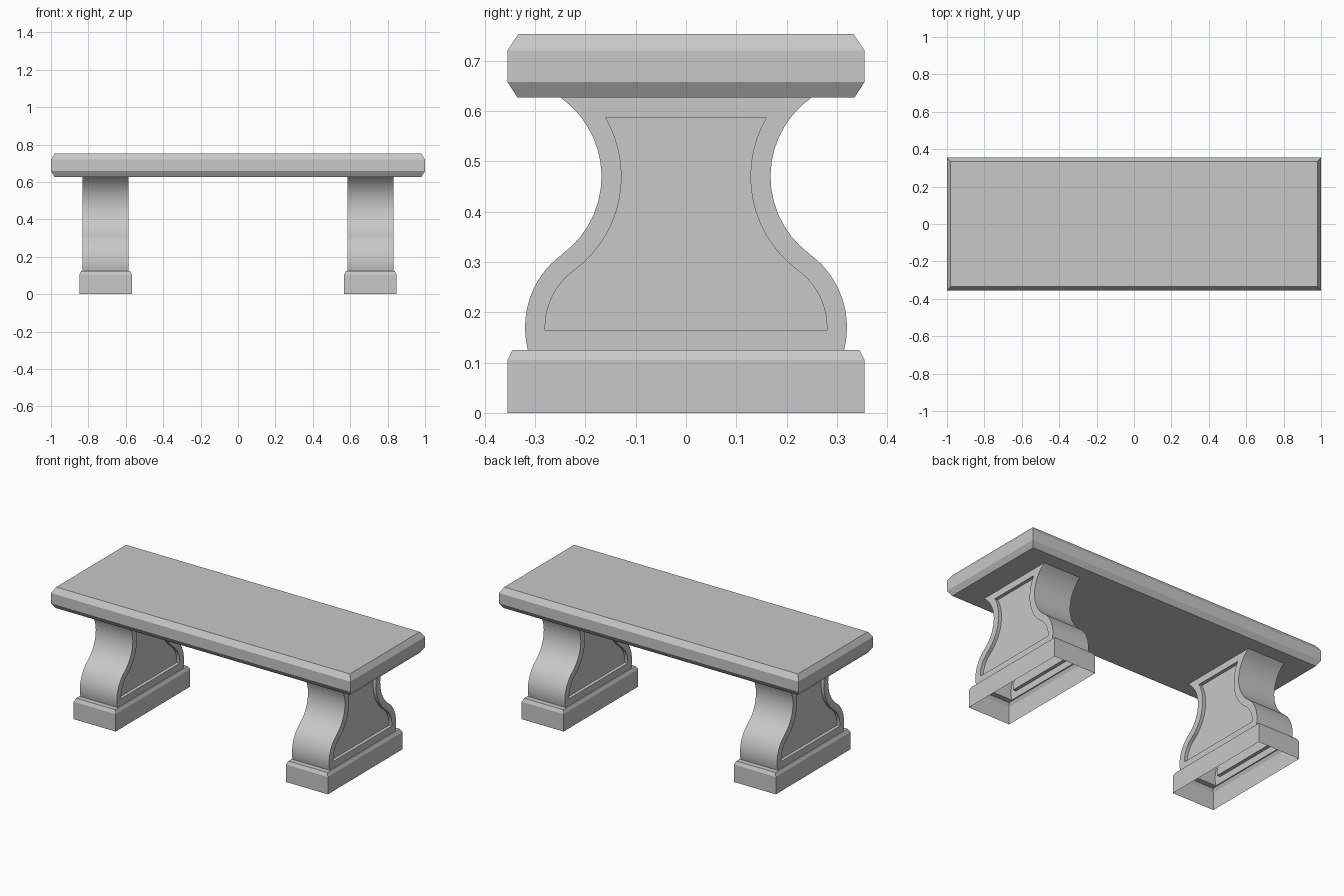
import bpy
import bmesh
import math

cube = bpy.data.objects.get("Cube")
if cube:
    bpy.data.objects.remove(cube, do_unlink=True)

# One stone colour for everything
stone = bpy.data.materials.new("grey_stone")
stone.use_nodes = True
GREY = (0.58, 0.58, 0.58, 1)
stone.diffuse_color = GREY
stone.node_tree.nodes["Principled BSDF"].inputs["Base Color"].default_value = GREY


def loft(name, rings, x=0, cap_start=False, cap_end=False, skip=lambda ring, i: False):
    """Join equal-length closed rings with quads, with optional end caps."""
    bm = bmesh.new()
    loops = [[bm.verts.new(p) for p in ring] for ring in rings]
    for r, (a, b) in enumerate(zip(loops, loops[1:])):
        n = len(a)
        for i in range(n):
            j = (i + 1) % n
            if not skip(r, i):
                bm.faces.new((a[i], a[j], b[j], b[i]))
    if cap_start:
        bm.faces.new(loops[0][::-1])
    if cap_end:
        bm.faces.new(loops[-1])
    mesh = bpy.data.meshes.new(name)
    bm.to_mesh(mesh)
    bm.free()
    mesh.materials.append(stone)
    obj = bpy.data.objects.new(name, mesh)
    obj.location.x = x
    bpy.context.collection.objects.link(obj)
    return obj


def rect(hx, hy, z):
    return [(-hx, -hy, z), (hx, -hy, z), (hx, hy, z), (-hx, hy, z)]


# Leg outline: a convex lower arc flowing into a concave upper arc
LOW, LOW_R = (0.14, 0.17), 0.18
HIGH, HIGH_R = (0.36, 0.47), 0.192
LEG_BOTTOM, LEG_TOP = 0.125, 0.627
STEPS = 14


def arc(centre, radius, start, end):
    return [(centre[0] + radius * math.cos(start + (end - start) * k / STEPS),
             centre[1] + radius * math.sin(start + (end - start) * k / STEPS))
            for k in range(STEPS + 1)]


def leg_outline(inset):
    r, big_r = LOW_R - inset, HIGH_R + inset
    join = math.atan2(HIGH[1] - LOW[1], HIGH[0] - LOW[0])
    first = math.asin((LEG_BOTTOM + inset - LOW[1]) / r)
    last = math.pi - math.asin((LEG_TOP - inset - HIGH[1]) / big_r)
    half = arc(LOW, r, first, join)[:-1] + arc(HIGH, big_r, join + math.pi, last)
    return half + [(-y, z) for y, z in reversed(half)]


def leg_ring(inset, x):
    return [(x, y, z) for y, z in leg_outline(inset)]


# Seat slab with bevelled upper and lower edges
loft("seat_slab", [rect(0.98, 0.335, 0.627), rect(1, 0.355, 0.658),
                   rect(1, 0.355, 0.72), rect(0.98, 0.333, 0.753)],
     cap_start=True, cap_end=True)

HALF, BORDER, DEPTH = 0.1235, 0.04, 0.02
foot_y = leg_outline(0)[0][0]
last_edge = len(leg_outline(0)) - 1

for side, sign in (("left", 1), ("right", -1)):
    # Hollow leg, open underneath, with a sunken panel on each broad face
    leg = loft(side + "_leg",
               [leg_ring(BORDER, -HALF + DEPTH), leg_ring(BORDER, -HALF),
                leg_ring(0, -HALF), leg_ring(0, HALF),
                leg_ring(BORDER, HALF), leg_ring(BORDER, HALF - DEPTH)],
               x=sign * 0.708, cap_start=True, cap_end=True,
               skip=lambda ring, i: ring == 2 and i == last_edge)
    bpy.ops.object.select_all(action="DESELECT")
    leg.select_set(True)
    bpy.context.view_layer.objects.active = leg
    bpy.ops.object.shade_smooth_by_angle(angle=math.radians(30))

    # Hollow plinth with a bevelled top edge and a ledge around the leg
    loft(side + "_plinth",
         [rect(0.14, 0.355, 0), rect(0.14, 0.355, 0.105),
          rect(0.13, 0.345, 0.125), rect(HALF, foot_y, 0.125)],
         x=sign * 0.708)
